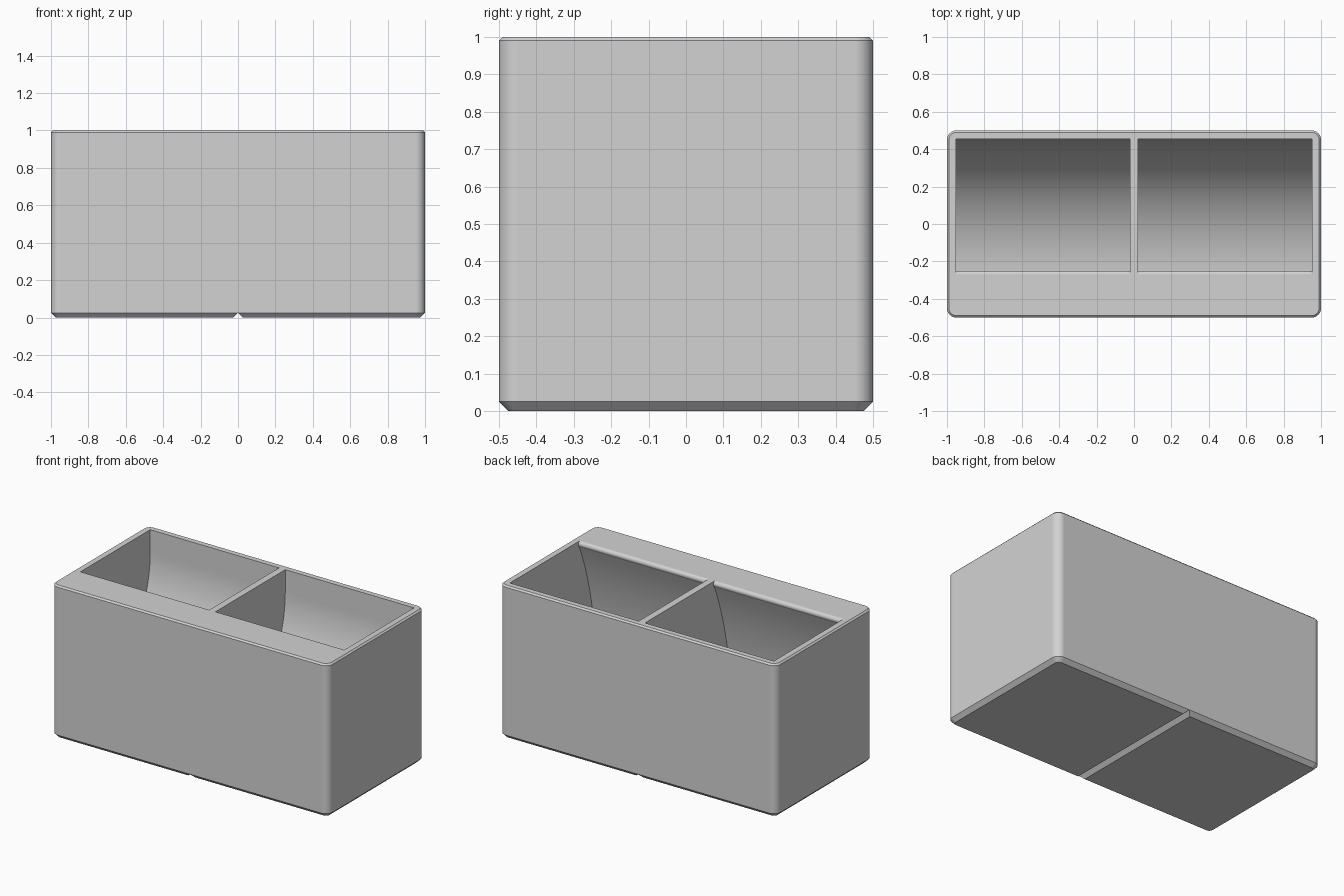
import bpy, bmesh, math
from mathutils import Vector

if "Cube" in bpy.data.objects:
    bpy.data.objects.remove(bpy.data.objects["Cube"])

grey = bpy.data.materials.new("light_grey")
grey.diffuse_color = (0.65, 0.65, 0.65, 1)
grey.use_nodes = True
grey.node_tree.nodes["Principled BSDF"].inputs["Base Color"].default_value = grey.diffuse_color


def make_object(name, bm):
    bmesh.ops.recalc_face_normals(bm, faces=bm.faces)
    mesh = bpy.data.meshes.new(name)
    bm.to_mesh(mesh)
    bm.free()
    mesh.materials.append(grey)
    obj = bpy.data.objects.new(name, mesh)
    bpy.context.collection.objects.link(obj)
    return obj


def loft(name, rings):
    """Skin a stack of equal point rings and cap both ends."""
    bm = bmesh.new()
    loops = [[bm.verts.new(p) for p in ring] for ring in rings]
    n = len(loops[0])
    for a, b in zip(loops, loops[1:]):
        for i in range(n):
            j = (i + 1) % n
            bm.faces.new((a[i], a[j], b[j], b[i]))
    bm.faces.new(loops[0][::-1])
    bm.faces.new(loops[-1])
    return make_object(name, bm)


def arc(cx, cy, r, a0, a1, steps):
    angles = [math.radians(a0 + (a1 - a0) * i / steps) for i in range(steps + 1)]
    return [(cx + r * math.cos(a), cy + r * math.sin(a)) for a in angles]


def rounded_rect(z, inset, radius=0.05):
    """Rounded footprint, pulled in by inset."""
    r = radius - inset
    cx, cy = 1 - radius, 0.5 - radius
    pts = []
    for k, (sx, sy) in enumerate(((1, 1), (-1, 1), (-1, -1), (1, -1))):
        pts += arc(sx * cx, sy * cy, r, 90 * k, 90 * k + 90, 8)
    return [(x, y, z) for x, y in pts]


# Outer block: chamfered base, rounded corners, fine chamfer on the rim
body = loft("bin_body", [rounded_rect(0, 0.025), rounded_rect(0.025, 0),
                         rounded_rect(0.99, 0), rounded_rect(1.0, 0.01)])

# Groove under the middle that splits the base into two feet
cutters = [loft("groove_cutter", [[(x, y, z) for x, z in
                                   ((-0.03, -0.005), (0.03, -0.005), (0, 0.025))]
                                  for y in (-0.6, 0.6)])]

# Pocket section (y, z): scooped back, curved front wall, rounded shelf lip
p0, p1, p2 = Vector((-0.435, 0.095)), Vector((-0.425, 0.58)), Vector((-0.26, 0.9627))
front = [p0 * (1 - t) ** 2 + p1 * 2 * t * (1 - t) + p2 * t * t
         for t in [i / 14 for i in range(14)]]
section = [(0.455, 1.05)]
section += arc(-0.3, 0.85, 0.755, 0, -90, 32)
section += [tuple(p) for p in front]
section += arc(-0.27, 0.98, 0.02, -60, 90, 12)
section += [(-0.27, 1.05)]

# Two pockets, mirrored either side of the divider
for side in (-1, 1):
    cutters.append(loft("pocket_cutter", [[(side * x, y, z) for y, z in section]
                                          for x in (0.0225, 0.9525)]))

bpy.context.view_layer.objects.active = body
body.select_set(True)
for cutter in cutters:
    cutter.hide_render = True
    mod = body.modifiers.new("cut", 'BOOLEAN')
    mod.operation = 'DIFFERENCE'
    mod.solver = 'EXACT'
    mod.object = cutter
    bpy.ops.object.modifier_apply(modifier=mod.name)
    bpy.data.objects.remove(cutter)

# Smooth curves, crisp edges, flat panels
bpy.ops.object.shade_smooth_by_angle(angle=math.radians(25))
weighted = body.modifiers.new("flat_panels", 'WEIGHTED_NORMAL')
weighted.keep_sharp = True
